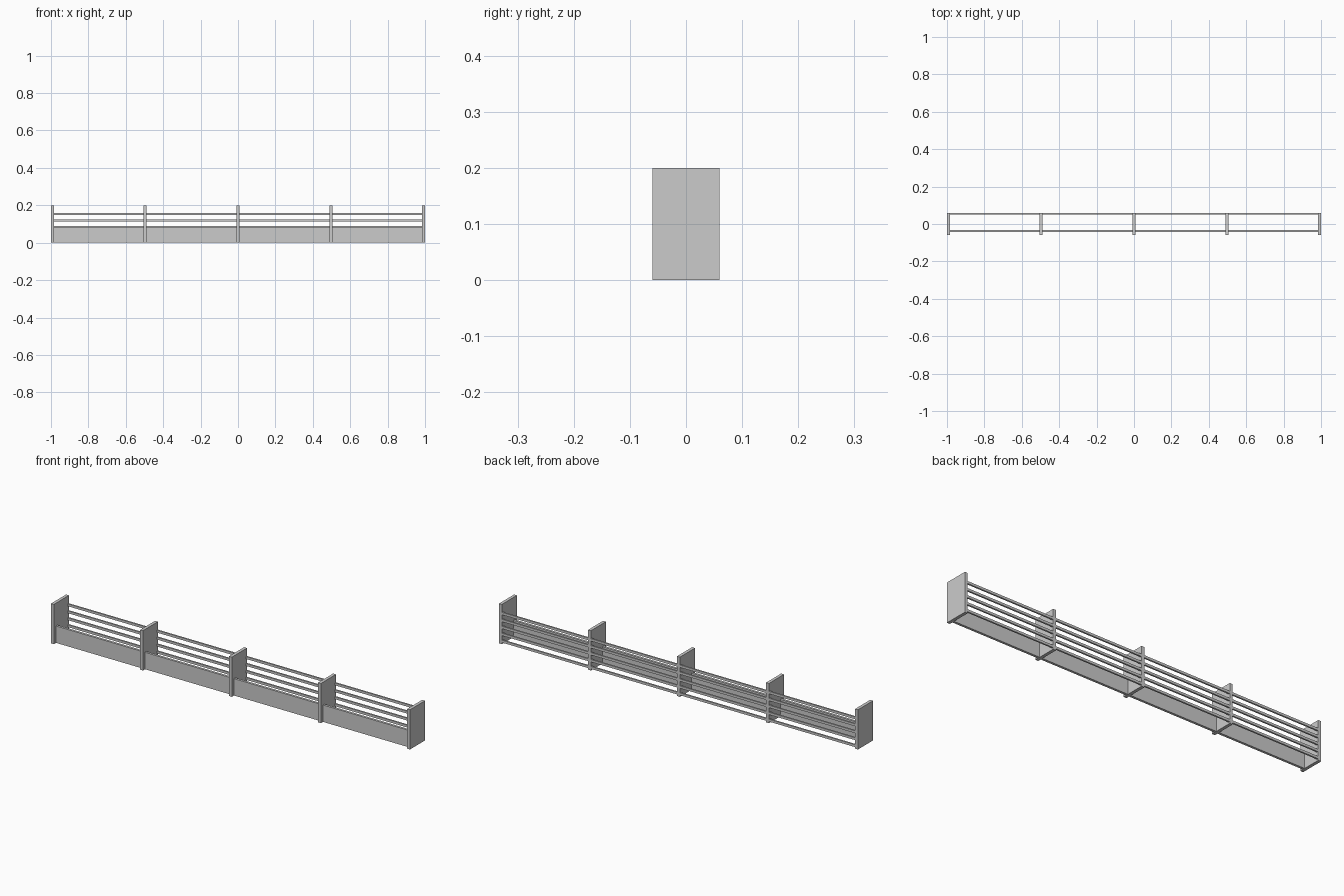
import bpy

cube = bpy.data.objects.get("Cube")
if cube:
    bpy.data.objects.remove(cube, do_unlink=True)

grey = bpy.data.materials.new("light_grey")
grey.use_nodes = True
colour = (0.6, 0.6, 0.6, 1)
grey.diffuse_color = colour
grey.node_tree.nodes["Principled BSDF"].inputs["Base Color"].default_value = colour


def box(name, low, high):
    """Axis-aligned box between two corners."""
    centre = [(a + b) / 2 for a, b in zip(low, high)]
    bpy.ops.mesh.primitive_cube_add(size=1, location=centre)
    obj = bpy.context.object
    obj.name = name
    obj.scale = [b - a for a, b in zip(low, high)]
    bpy.ops.object.transform_apply(location=False, rotation=False, scale=True)
    obj.data.materials.append(grey)
    return obj


BAYS = 4
THICK = 0.016
DEPTH = 0.06
PITCH = (2 - THICK) / BAYS
RAIL = 0.012

# Upright dividers
lefts = [-1 + i * PITCH for i in range(BAYS + 1)]
for x in lefts:
    box("divider", (x, -DEPTH, 0), (x + THICK, DEPTH, 0.2))

for x in lefts[:-1]:
    x0, x1 = x + THICK, x + PITCH
    # Solid front board
    box("front_board", (x0, -0.043, 0), (x1, -0.031, 0.085))
    # Evenly spaced back rails
    for i in range(5):
        z = 0.008 + i * 0.035
        box("back_rail", (x0, DEPTH - 0.008, z), (x1, DEPTH, z + RAIL))
